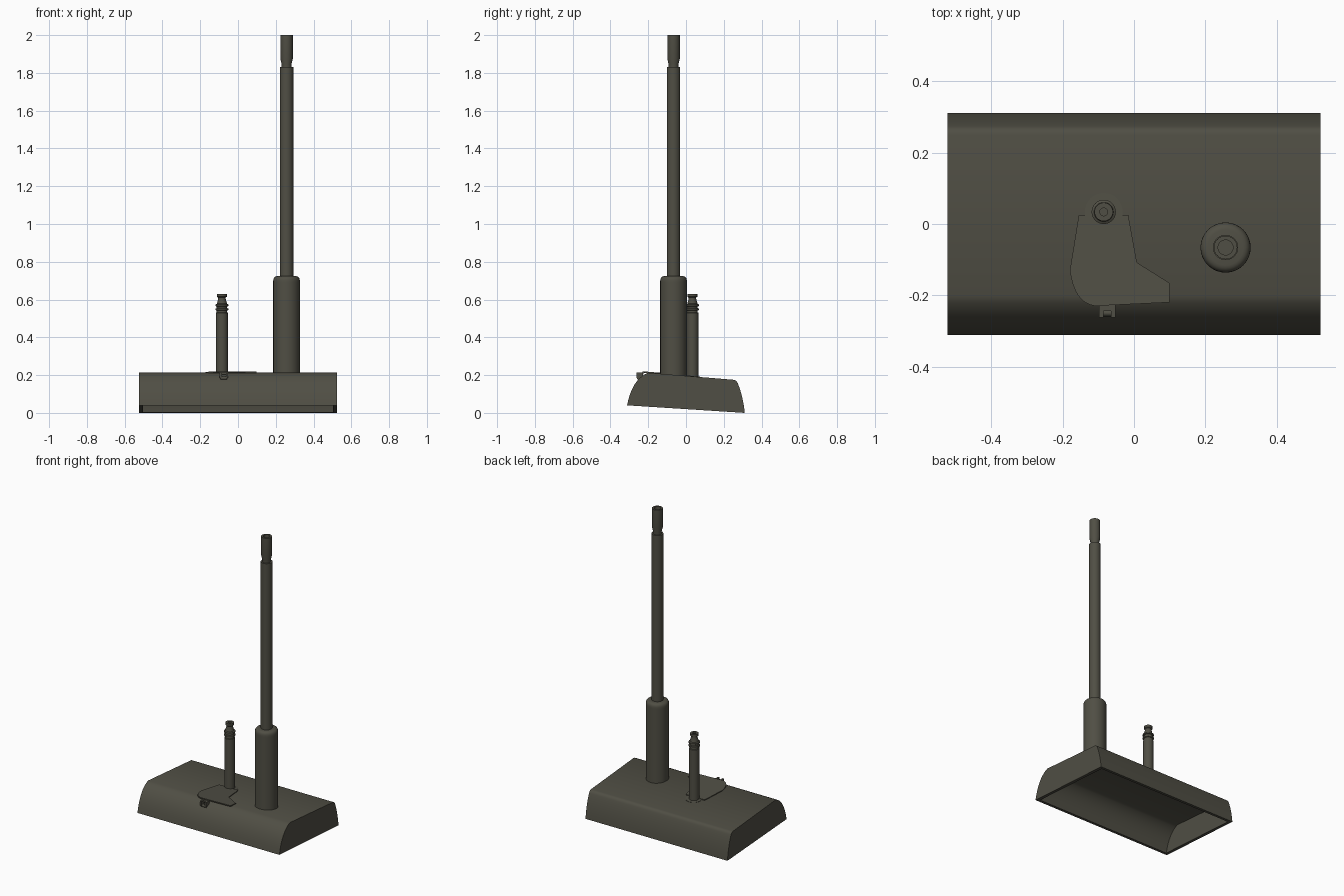
import bpy, bmesh, math
from mathutils import Vector

if "Cube" in bpy.data.objects:
    bpy.data.objects.remove(bpy.data.objects["Cube"], do_unlink=True)

# One dark olive grey for everything
olive = bpy.data.materials.new("dark olive grey")
olive.use_nodes = True
COLOUR = (0.08, 0.077, 0.058, 1)
olive.diffuse_color = COLOUR
olive.node_tree.nodes["Principled BSDF"].inputs["Base Color"].default_value = COLOUR


def finish(name, bm):
    bmesh.ops.remove_doubles(bm, verts=bm.verts, dist=1e-5)
    bmesh.ops.recalc_face_normals(bm, faces=bm.faces)
    mesh = bpy.data.meshes.new(name)
    bm.to_mesh(mesh)
    bm.free()
    mesh.materials.append(olive)
    ob = bpy.data.objects.new(name, mesh)
    bpy.context.collection.objects.link(ob)
    bpy.ops.object.select_all(action='DESELECT')
    ob.select_set(True)
    bpy.context.view_layer.objects.active = ob
    bpy.ops.object.shade_smooth_by_angle(angle=math.radians(32))
    return ob


def bezier(a, b, c, steps=8):
    a, b, c = Vector(a), Vector(b), Vector(c)
    ts = [i / steps for i in range(steps + 1)]
    return [tuple(a * (1 - t) ** 2 + b * 2 * t * (1 - t) + c * t * t) for t in ts]


def lathe(name, x, y, profile, segments=32):
    bm = bmesh.new()
    verts = [bm.verts.new((x + r, y, z)) for r, z in profile]
    edges = [bm.edges.new(pair) for pair in zip(verts, verts[1:])]
    bmesh.ops.spin(bm, geom=verts + edges, cent=(x, y, 0), axis=(0, 0, 1),
                   angle=math.tau, steps=segments)
    return finish(name, bm)


def box(name, centre, size):
    bm = bmesh.new()
    bmesh.ops.create_cube(bm, size=1)
    for v in bm.verts:
        v.co = Vector(centre) + Vector([a * b for a, b in zip(v.co, size)])
    return finish(name, bm)


def top_height(y):
    return 0.196 - 0.083 * y


def floor_height(y):
    return 0.02 - 0.0645 * y


def sloped_plate(name, outline, lift):
    """Flat outline laid on the sloping top of the base."""
    bm = bmesh.new()
    face = bm.faces.new([bm.verts.new((x, y, top_height(y) - 0.002)) for x, y in outline])
    moved = bmesh.ops.extrude_face_region(bm, geom=[face])["geom"]
    bmesh.ops.translate(bm, vec=(0, 0, lift + 0.002),
                        verts=[g for g in moved if isinstance(g, bmesh.types.BMVert)])
    return finish(name, bm)


# Base: hollow hood with curved front and back, open underneath
outer = (bezier((-0.312, 0.04), (-0.285, 0.18), (-0.2, 0.2126))
         + bezier((0.25, 0.1753), (0.267, 0.174), (0.274, 0.157), 5)
         + bezier((0.274, 0.157), (0.302, 0.09), (0.311, 0))[1:])
inner = []
for y, z in outer:
    yi = y * 0.937
    inner.append((yi, floor_height(yi) + (z - floor_height(y)) * 0.885))

bm = bmesh.new()
rims = []
for profile, half in ((outer, 0.5235), (inner, 0.503)):
    left = [bm.verts.new((-half, y, z)) for y, z in profile]
    right = [bm.verts.new((half, y, z)) for y, z in profile]
    for i in range(len(profile) - 1):
        bm.faces.new((left[i], left[i + 1], right[i + 1], right[i]))
    bm.faces.new(left)
    bm.faces.new(right)
    rims.append((left[0], left[-1], right[-1], right[0]))
for i in range(4):
    j = (i + 1) % 4
    bm.faces.new((rims[0][i], rims[0][j], rims[1][j], rims[1][i]))
finish("base_hood", bm)

# Tall post: thick sleeve, slim tube and necked tip with a socket
px, py = 0.257, -0.066
lathe("post_sleeve", px, py,
      [(0, 0.19), (0.0705, 0.19), (0.0705, 0.69)]
      + bezier((0.0705, 0.7), (0.0695, 0.722), (0.05, 0.724), 5) + [(0, 0.724)])
lathe("post_tube", px, py,
      [(0, 0.715), (0.0355, 0.715), (0.0355, 1.832), (0, 1.832)])
lathe("post_tip", px, py,
      [(0, 1.83), (0.026, 1.83), (0.026, 1.845), (0.033, 1.875), (0.033, 2.0),
       (0.021, 2.0), (0.021, 1.96), (0, 1.96)])

# Short post with ribbed collar and flanged head
sx, sy = -0.085, 0.034
lathe("short_post", sx, sy,
      [(0, 0.18), (0.0315, 0.18), (0.0315, 0.53), (0.028, 0.532), (0.028, 0.541),
       (0.034, 0.544), (0.034, 0.552), (0.028, 0.555), (0.028, 0.563),
       (0.034, 0.566), (0.034, 0.574), (0.027, 0.578), (0.02, 0.603),
       (0.02, 0.61), (0.026, 0.615), (0.026, 0.63), (0.011, 0.63),
       (0.011, 0.62), (0, 0.62)])

# Round foot under the short post and the pedal plate in front of it
ring = [(sx + 0.053 * math.cos(math.tau * i / 32), sy + 0.053 * math.sin(math.tau * i / 32))
        for i in range(32)]
sloped_plate("post_foot", ring, 0.0015)
pedal = bezier((-0.11, -0.23), (-0.168, -0.222), (-0.18, -0.13)) + [
    (-0.155, 0.025), (-0.016, 0.025), (0.008, -0.108), (0.099, -0.165), (0.099, -0.22)]
sloped_plate("pedal_plate", pedal, 0.005)

# Hinge clip hugging the curved front edge below the pedal
for side, cx in (("right", -0.092), ("left", -0.058)):
    box(side + "_clip_cheek", (cx, -0.245, 0.2), (0.012, 0.034, 0.03))
box("clip_tongue", (-0.075, -0.234, 0.208), (0.026, 0.02, 0.01))
pin = lathe("clip_pin", 0, 0,
            [(0, -0.018), (0.009, -0.018), (0.009, 0.018), (0, 0.018)], 16)
pin.rotation_euler = (0, math.pi / 2, 0)
pin.location = (-0.075, -0.25, 0.184)
